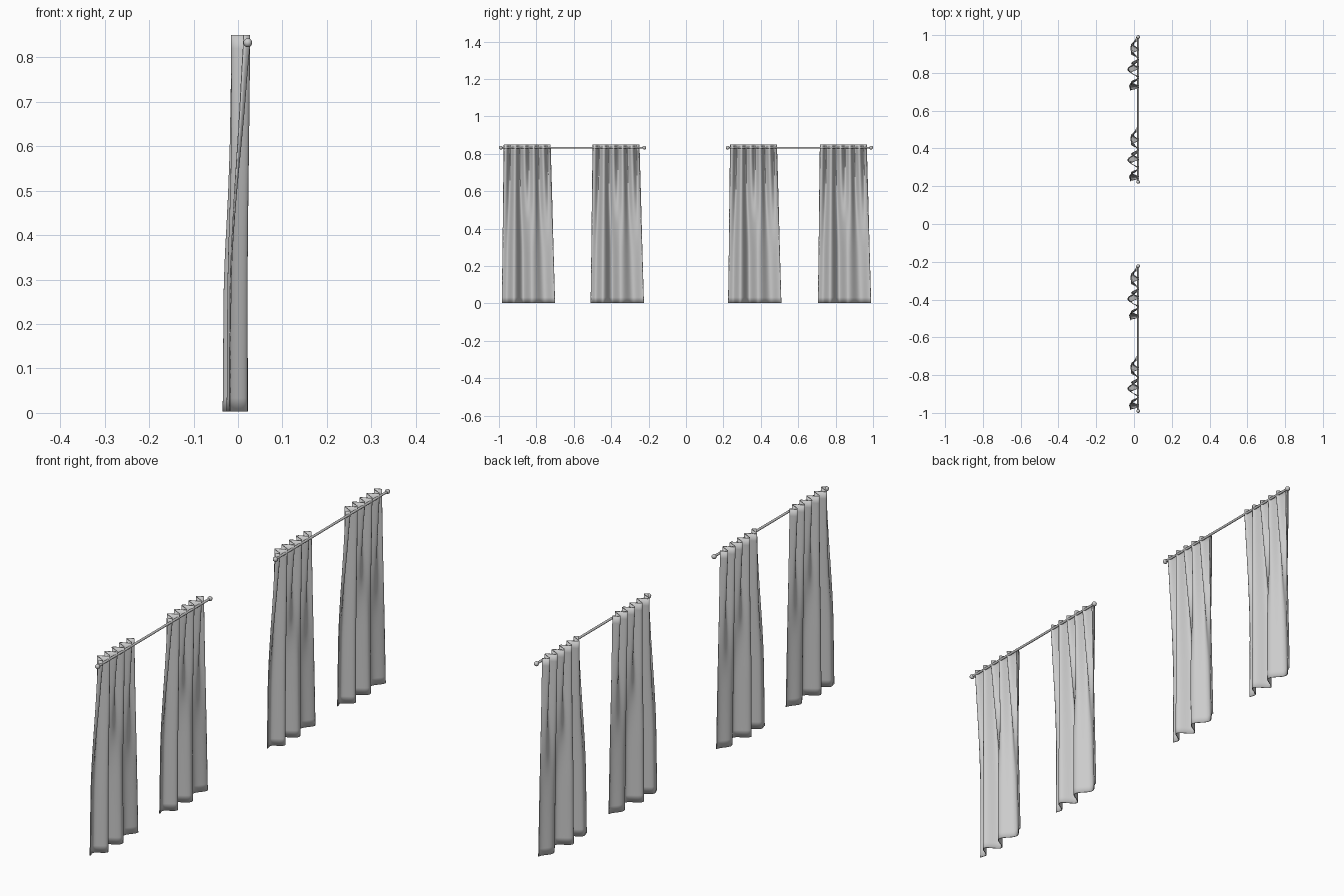
import bpy, bmesh, math

if "Cube" in bpy.data.objects:
    bpy.data.objects.remove(bpy.data.objects["Cube"])

TOP, BOT = 0.85, 0.003
ROD_X, ROD_Z = 0.022, 0.833
# hem fold profile: (fraction of width, depth x)
FOLDS = [(0, -0.018), (0.09, -0.024), (0.23, 0.02), (0.40, -0.033),
         (0.57, 0.021), (0.80, -0.018), (1.0, 0.012)]


def hem_depth(u):
    for (a, xa), (b, xb) in zip(FOLDS, FOLDS[1:]):
        if u <= b + 1e-6:
            t = (u - a) / (b - a)
            return xa + (xb - xa) * (1 - math.cos(math.pi * t)) / 2
    return FOLDS[-1][1]


def smooth(t):
    t = max(0, min(1, t))
    return t * t * (3 - 2 * t)


# curtain panel: tight gathers at the rod relaxing into broad folds at the hem
def curtain(name, y0):
    bm = bmesh.new()
    cols, rows = 80, 28
    grid = []
    for j in range(rows + 1):
        t = j / rows
        z = TOP + (BOT - TOP) * t
        k = smooth(0.12 + t * 1.25) * (0.85 + 0.15 * t)
        left, right = 0.012 * (1 - t), 0.26 + 0.025 * t
        row = []
        for i in range(cols + 1):
            u = i / cols
            wave = math.sin(2 * math.pi * 5 * u + 0.3)
            gather = 0.006 + 0.02 * wave
            x = gather * (1 - k) + hem_depth(u) * k
            # gathers stay crisp right at the heading
            h = smooth(1 - t / 0.1)
            x = x * (1 - h) + gather * h
            row.append(bm.verts.new((x, y0 + left + (right - left) * u, z)))
        grid.append(row)
    for a, b in zip(grid, grid[1:]):
        for i in range(cols):
            bm.faces.new((a[i], b[i], b[i + 1], a[i + 1]))
    me = bpy.data.meshes.new(name)
    bm.to_mesh(me)
    bm.free()
    for p in me.polygons:
        p.use_smooth = True
    ob = bpy.data.objects.new(name, me)
    bpy.context.collection.objects.link(ob)
    mod = ob.modifiers.new("thickness", 'SOLIDIFY')
    mod.thickness, mod.offset = 0.003, 0


# rod with a ball finial at each end
def rod(name, y0, y1):
    bpy.ops.mesh.primitive_cylinder_add(
        vertices=16, radius=0.005, depth=y1 - y0 - 0.02,
        location=(ROD_X, (y0 + y1) / 2, ROD_Z), rotation=(math.pi / 2, 0, 0))
    bpy.context.object.name = name
    bpy.ops.object.shade_smooth_by_angle()
    for y in (y0 + 0.01, y1 - 0.01):
        bpy.ops.mesh.primitive_uv_sphere_add(
            segments=16, ring_count=10, radius=0.01, location=(ROD_X, y, ROD_Z))
        bpy.context.object.name = name + "_finial"
        bpy.ops.object.shade_smooth()


for n, y in enumerate((-0.985, -0.51, 0.225, 0.705)):
    curtain(f"curtain_{n + 1}", y)
rod("rod_left", -1.0, -0.213)
rod("rod_right", 0.213, 1.0)
